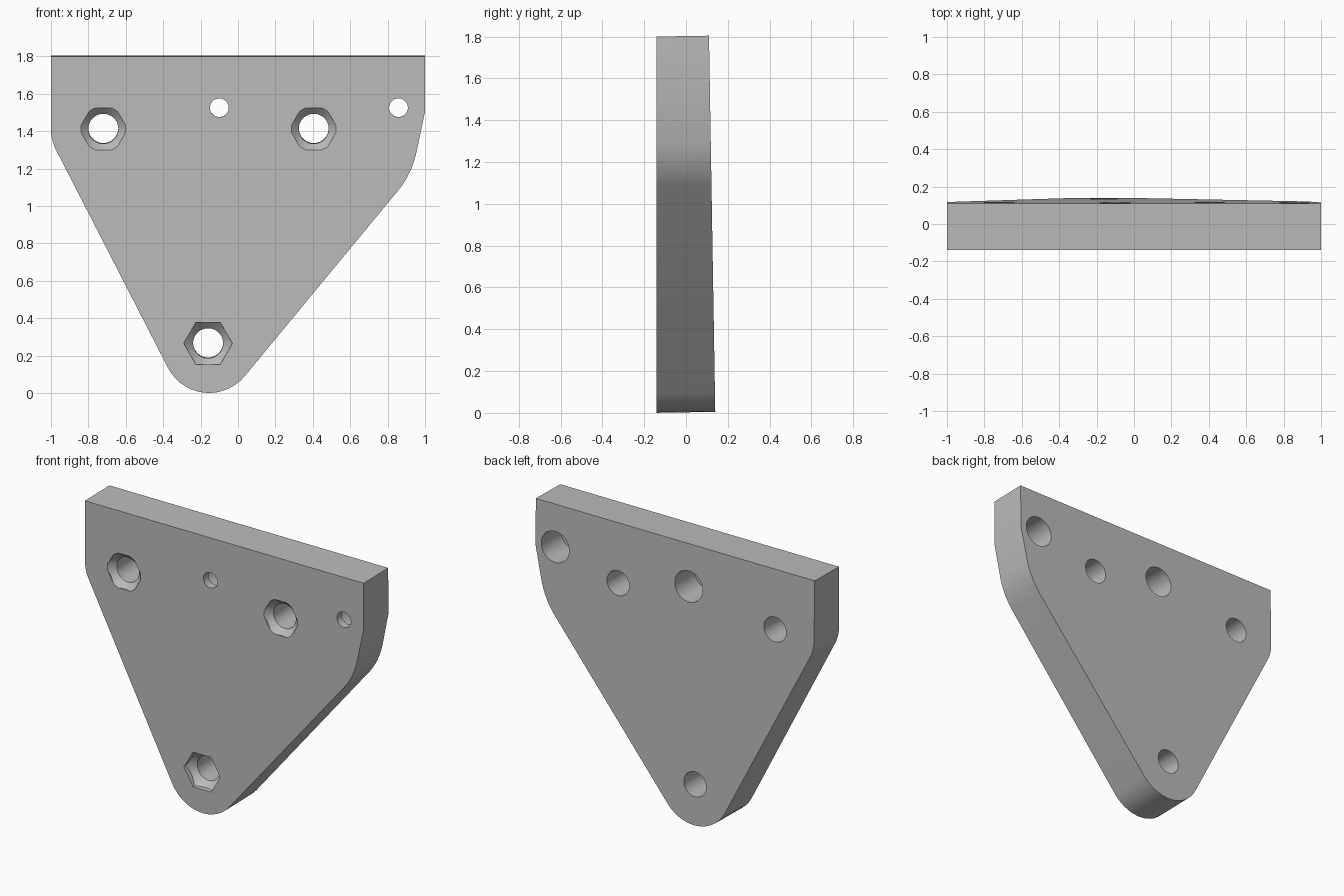
import bpy, bmesh, math
from mathutils import Vector

cube = bpy.data.objects.get("Cube")
if cube:
    bpy.data.objects.remove(cube, do_unlink=True)

FRONT, BACK_LOW, HEIGHT = -0.14, 0.14, 1.80
SLOPE = 0.03 / HEIGHT          # lean of the back face

grey = bpy.data.materials.new("plain_grey")
grey.use_nodes = True
grey.diffuse_color = (0.5, 0.5, 0.5, 1)
grey.node_tree.nodes["Principled BSDF"].inputs["Base Color"].default_value = (0.5, 0.5, 0.5, 1)


def new_object(name, bm):
    bmesh.ops.recalc_face_normals(bm, faces=bm.faces)
    mesh = bpy.data.meshes.new(name)
    bm.to_mesh(mesh)
    bm.free()
    mesh.materials.append(grey)
    obj = bpy.data.objects.new(name, mesh)
    bpy.context.collection.objects.link(obj)
    return obj


def loft(name, rings):
    """Skin a list of equal point rings and cap both ends."""
    bm = bmesh.new()
    loops = [[bm.verts.new(p) for p in ring] for ring in rings]
    n = len(loops[0])
    for a, b in zip(loops, loops[1:]):
        for i in range(n):
            j = (i + 1) % n
            bm.faces.new((a[i], a[j], b[j], b[i]))
    bm.faces.new(loops[0])
    bm.faces.new(loops[-1])
    return new_object(name, bm)


def turned(name, x, z, stations, sides=48):
    """Solid along y through (x, z); stations are (y, radius)."""
    turn = [2 * math.pi * i / sides for i in range(sides)]
    return loft(name, [[(x + r * math.cos(t), y, z + r * math.sin(t)) for t in turn]
                       for y, r in stations])


def fillet(prev, corner, nxt, radius, steps=14):
    """Points of a round that replaces a corner."""
    p, c, n = Vector(prev), Vector(corner), Vector(nxt)
    if radius == 0:
        return [c]
    u, v = (p - c).normalized(), (n - c).normalized()
    half = u.angle(v) / 2
    centre = c + (u + v).normalized() * radius / math.sin(half)
    start = c + u * radius / math.tan(half) - centre
    end = c + v * radius / math.tan(half) - centre
    sweep = math.pi - 2 * half
    return [centre + (start * math.sin(sweep * (1 - k / steps))
                      + end * math.sin(sweep * k / steps)) / math.sin(sweep)
            for k in range(steps + 1)]


def combine(target, tool, operation):
    mod = target.modifiers.new("cut", 'BOOLEAN')
    mod.operation, mod.object, mod.solver = operation, tool, 'EXACT'
    bpy.context.view_layer.objects.active = target
    bpy.ops.object.modifier_apply(modifier=mod.name)
    bpy.data.objects.remove(tool, do_unlink=True)


# Plate: rounded outline, back face leaning forward towards the top
corners = [((-1, HEIGHT), 0), ((-1, 1.352), 0.25), ((-0.203, -0.199), 0.247),
           ((0.93, 1.172), 0.48), ((1, 1.505), 0), ((1, HEIGHT), 0)]
outline = []
for i, (corner, radius) in enumerate(corners):
    outline += fillet(corners[i - 1][0], corner, corners[(i + 1) % len(corners)][0], radius)
plate = loft("mounting_plate", [
    [(p.x, FRONT, p.y) for p in outline],
    [(p.x, BACK_LOW - SLOPE * p.y, p.y) for p in outline]])

# Bolt holes with a hexagonal pocket and a conical seat in front
for x, z, depth in [(-0.72, 1.412, 0.042), (0.405, 1.412, 0.042), (-0.16, 0.265, 0.068)]:
    seat = FRONT + depth
    pocket = turned("hex_pocket", x, z, [(FRONT - 0.1, 0.13), (seat + 0.02, 0.13)], 6)
    cone = turned("seat_cone", x, z, [(FRONT - 0.15, 0.228 + depth), (seat, 0.078)])
    combine(pocket, cone, 'INTERSECT')
    combine(plate, pocket, 'DIFFERENCE')
    combine(plate, turned("bolt_hole", x, z, [(-0.5, 0.08), (0.5, 0.08)]), 'DIFFERENCE')

# Small holes, counterbored from the back
for x in (-0.1, 0.858):
    bore = turned("stepped_hole", x, 1.525,
                  [(-0.5, 0.05), (FRONT + 0.05, 0.05), (FRONT + 0.05, 0.1), (0.5, 0.1)])
    combine(plate, bore, 'DIFFERENCE')

# Keep the edges square to the leaning back face
for v in plate.data.vertices:
    v.co.z += (v.co.y - FRONT) * SLOPE

bpy.ops.object.select_all(action='DESELECT')
plate.select_set(True)
bpy.context.view_layer.objects.active = plate
bpy.ops.object.shade_smooth_by_angle(angle=math.radians(30))
